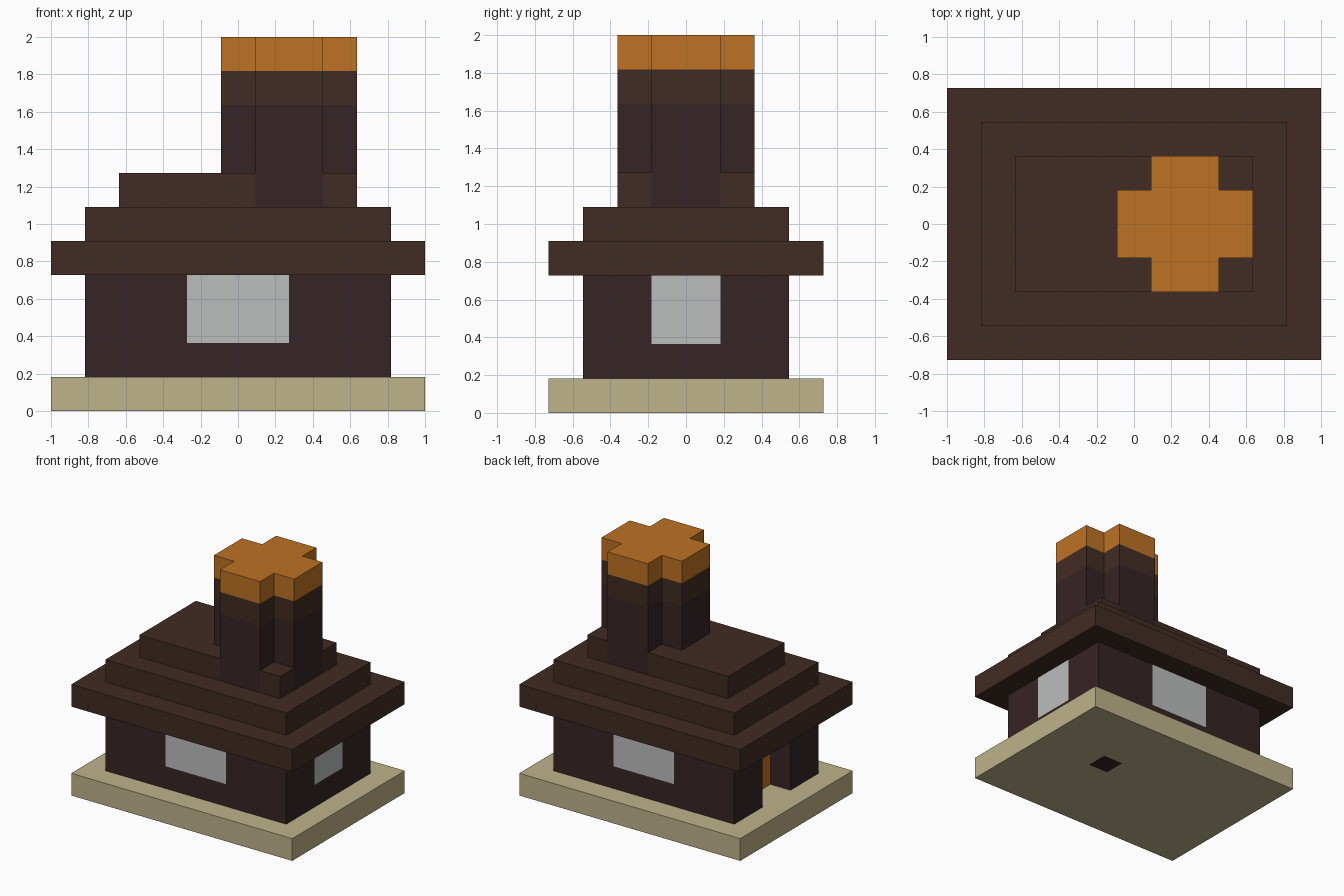
import bpy
import bmesh
from mathutils import Vector

if "Cube" in bpy.data.objects:
    bpy.data.objects.remove(bpy.data.objects["Cube"], do_unlink=True)

U = 2 / 11  # one block


def material(name, rgb):
    m = bpy.data.materials.new(name)
    m.use_nodes = True
    m.diffuse_color = (*rgb, 1)
    bsdf = next(n for n in m.node_tree.nodes if n.type == 'BSDF_PRINCIPLED')
    bsdf.inputs["Base Color"].default_value = (*rgb, 1)
    return m


sand = material("sand", (0.515, 0.451, 0.255))
dark_wood = material("dark_wood", (0.037, 0.017, 0.018))
brown = material("roof_brown", (0.053, 0.025, 0.017))
glass = material("window_grey", (0.497, 0.509, 0.503))
orange = material("orange", (0.515, 0.168, 0.017))


def rect(x, y):
    return [(-x, -y), (x, -y), (x, y), (-x, y)]


def prism(name, outline, z0, z1, mats, cuts=(), rule=None):
    """Extrude an outline (in blocks), cut it along planes, colour faces by rule."""
    bm = bmesh.new()
    face = bm.faces.new([bm.verts.new((x, y, z0)) for x, y in outline])
    ext = bmesh.ops.extrude_face_region(bm, geom=[face], use_keep_orig=True)
    top = [g for g in ext["geom"] if isinstance(g, bmesh.types.BMVert)]
    bmesh.ops.translate(bm, verts=top, vec=(0, 0, z1 - z0))
    bmesh.ops.recalc_face_normals(bm, faces=bm.faces)
    for axis, pos in cuts:
        normal = Vector((axis == "x", axis == "y", axis == "z"))
        bmesh.ops.bisect_plane(bm, geom=bm.verts[:] + bm.edges[:] + bm.faces[:],
                               plane_co=normal * pos, plane_no=normal)
    if rule:
        bm.normal_update()
        for f in bm.faces:
            f.material_index = rule(f.calc_center_median(), f.normal)
    bmesh.ops.scale(bm, verts=bm.verts, vec=(U, U, U))
    mesh = bpy.data.meshes.new(name)
    bm.to_mesh(mesh)
    bm.free()
    for m in mats:
        mesh.materials.append(m)
    ob = bpy.data.objects.new(name, mesh)
    bpy.context.collection.objects.link(ob)
    return ob


# Base slab with one dark block showing underneath
def base_rule(c, n):
    return int(n.z < -0.9 and 1.5 < c.x < 2.5 and 0 < c.y < 1)


prism("base", rect(5.5, 4), 0, 1, [sand, dark_wood],
      [("x", 1.5), ("x", 2.5), ("y", 0), ("y", 1)], base_rule)


# Walls with three windows and a recessed doorway on the right side
def wall_rule(c, n):
    if n.x < -0.9 and abs(c.y) < 1:
        return 2
    front_back = abs(n.y) > 0.9 and abs(c.x) < 1.5
    left = n.x > 0.9 and abs(c.y) < 1
    return int(c.z > 2 and (front_back or left))


doorway = [(-4.5, 1), (-3.5, 1), (-3.5, -1), (-4.5, -1)]
prism("walls", rect(4.5, 3) + doorway, 1, 4, [dark_wood, glass, orange],
      [("z", 2), ("x", -1.5), ("x", 1.5), ("y", -1), ("y", 1)], wall_rule)

# Stepped roof, the top step fitted around the chimney
prism("roof_eaves", rect(5.5, 4), 4, 5, [brown])
prism("roof_middle", rect(4.5, 3), 5, 6, [brown])
prism("roof_top", [(-3.5, -2), (0.5, -2), (0.5, -1), (-0.5, -1),
                   (-0.5, 1), (0.5, 1), (0.5, 2), (-3.5, 2)], 6, 7, [brown])
for side, y in (("front", -2), ("back", 1)):
    prism("roof_corner_" + side,
          [(2.5, y), (3.5, y), (3.5, y + 1), (2.5, y + 1)], 6, 7, [brown])

# Cross-shaped chimney in three bands
quarter = [(2, -1), (2, 1), (1, 1)]
cross = []
for turn in range(4):
    cross += [(x + 1.5, y) for x, y in quarter]
    quarter = [(-y, x) for x, y in quarter]
# Each quarter turn repeats the arm's first corner of the next one only once
for name, z0, z1, mat in (("chimney_stack", 6, 9, dark_wood),
                          ("chimney_band", 9, 10, brown),
                          ("chimney_glow", 10, 11, orange)):
    prism(name, cross, z0, z1, [mat])
